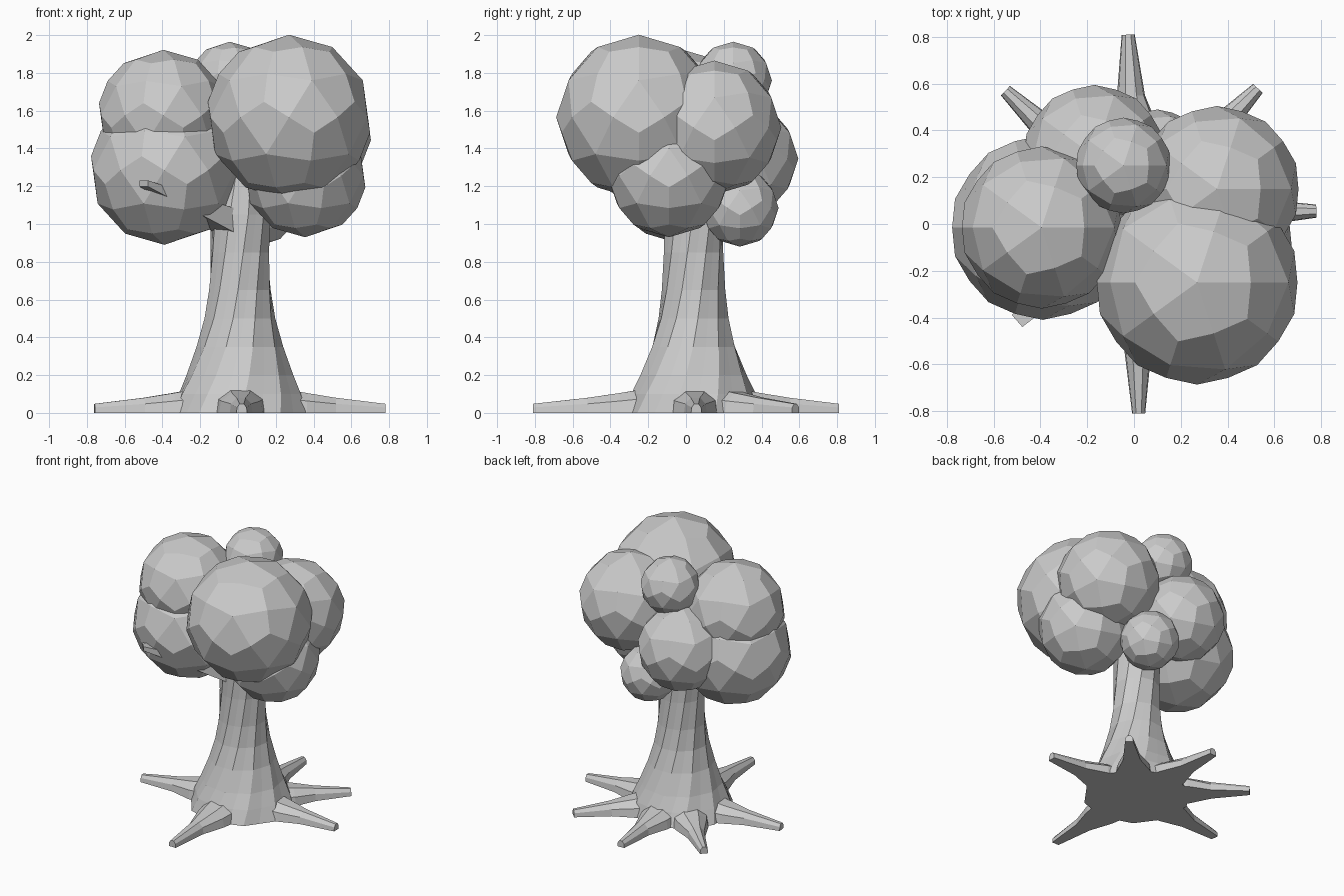
import bpy, bmesh
from math import sin, cos, pi, radians
from mathutils import Vector

if "Cube" in bpy.data.objects:
    bpy.data.objects.remove(bpy.data.objects["Cube"])


def make_object(name, bm):
    bmesh.ops.recalc_face_normals(bm, faces=bm.faces[:])
    mesh = bpy.data.meshes.new(name)
    bm.to_mesh(mesh)
    bm.free()
    ob = bpy.data.objects.new(name, mesh)
    bpy.context.collection.objects.link(ob)
    return ob


def loft(name, rings):
    """Skin a list of equal-length point rings and cap both ends."""
    bm = bmesh.new()
    loops = [[bm.verts.new(p) for p in ring] for ring in rings]
    n = len(loops[0])
    for a, b in zip(loops, loops[1:]):
        for i in range(n):
            j = (i + 1) % n
            bm.faces.new((a[i], a[j], b[j], b[i]))
    bm.faces.new(loops[0])
    bm.faces.new(loops[-1])
    return make_object(name, bm)


def leaf_ball(name, centre, radius):
    """Icosahedron split into 60 kite-shaped flat faces."""
    bm = bmesh.new()
    bmesh.ops.create_icosphere(bm, subdivisions=1, radius=1)
    ball = bmesh.new()
    point = {}

    def vert(key, co):
        if key not in point:
            point[key] = ball.verts.new(Vector(centre) + co.normalized() * radius)
        return point[key]

    for f in bm.faces:
        mid = vert(('f', f.index), f.calc_center_median())
        for lp in f.loops:
            e0, e1 = lp.edge, lp.link_loop_prev.edge
            ball.faces.new((
                vert(('v', lp.vert.index), lp.vert.co),
                vert(('e', e0.index), e0.verts[0].co + e0.verts[1].co),
                mid,
                vert(('e', e1.index), e1.verts[0].co + e1.verts[1].co)))
    bm.free()
    return make_object(name, ball)


# Twisted, ridged trunk
SIDES = 20
CX, CY = 0.01, 0.04
profile = [(0, .36), (.1, .325), (.2, .28), (.35, .225), (.5, .185),
           (.65, .165), (.85, .155), (1.05, .155), (1.3, .12)]
rings = []
for z, r in profile:
    ring = []
    for i in range(SIDES):
        a = 2 * pi * i / SIDES + radians(50) * z
        rr = r * (1.02 if i % 2 else 0.97)
        ring.append((CX + rr * cos(a), CY + rr * sin(a), z))
    rings.append(ring)
loft("trunk", rings)

# Flat roots spreading over the ground
root_tips = [(-.025, .81), (.53, .58), (.78, .055),
             (.02, -.81), (-.76, -.05), (-.55, .57)]
for k, tip in enumerate(root_tips):
    start = Vector((CX, CY))
    end = Vector(tip)
    side = (end - start).normalized().orthogonal()
    rings = []
    for t, w, h in [(.28, .14, .13), (.46, .115, .105), (.66, .06, .08), (1, .028, .048)]:
        c = start.lerp(end, t)
        rings.append([(c.x + side.x * w * s, c.y + side.y * w * s, h * u)
                      for s, u in [(-1, 0), (-.9, .6), (-.4, 1), (.4, 1), (.9, .6), (1, 0)]])
    loft(f"root_{k + 1}", rings)

# Branch whose tip pokes through the lower left foliage
p0, p1 = Vector((-.03, 0, 1.0)), Vector((-.5, -.415, 1.215))
across = Vector((.66, -.75, 0))
rings = []
for t, w, h in [(0, .09, .07), (.5, .055, .04), (1, .034, .016)]:
    c = p0.lerp(p1, t)
    rings.append([c + across * w * s + Vector((0, 0, h * u))
                  for s, u in [(-1, -1), (1, -1), (1, 1), (-1, 1)]])
loft("branch", rings)

# Foliage clumps
clumps = [
    ("front_right", (.27, -.25, 1.565), .437),
    ("upper_left", (-.395, -.015, 1.575), .347),
    ("lower_left", (-.39, -.015, 1.285), .395),
    ("back_right", (.355, .15, 1.51), .355),
    ("lower_right", (.355, -.09, 1.255), .325),
    ("top", (-.045, .25, 1.76), .205),
    ("back", (-.17, .29, 1.345), .305),
    ("lower_back", (.1, .285, 1.085), .205),
]
for name, centre, radius in clumps:
    leaf_ball("foliage_" + name, centre, radius)
